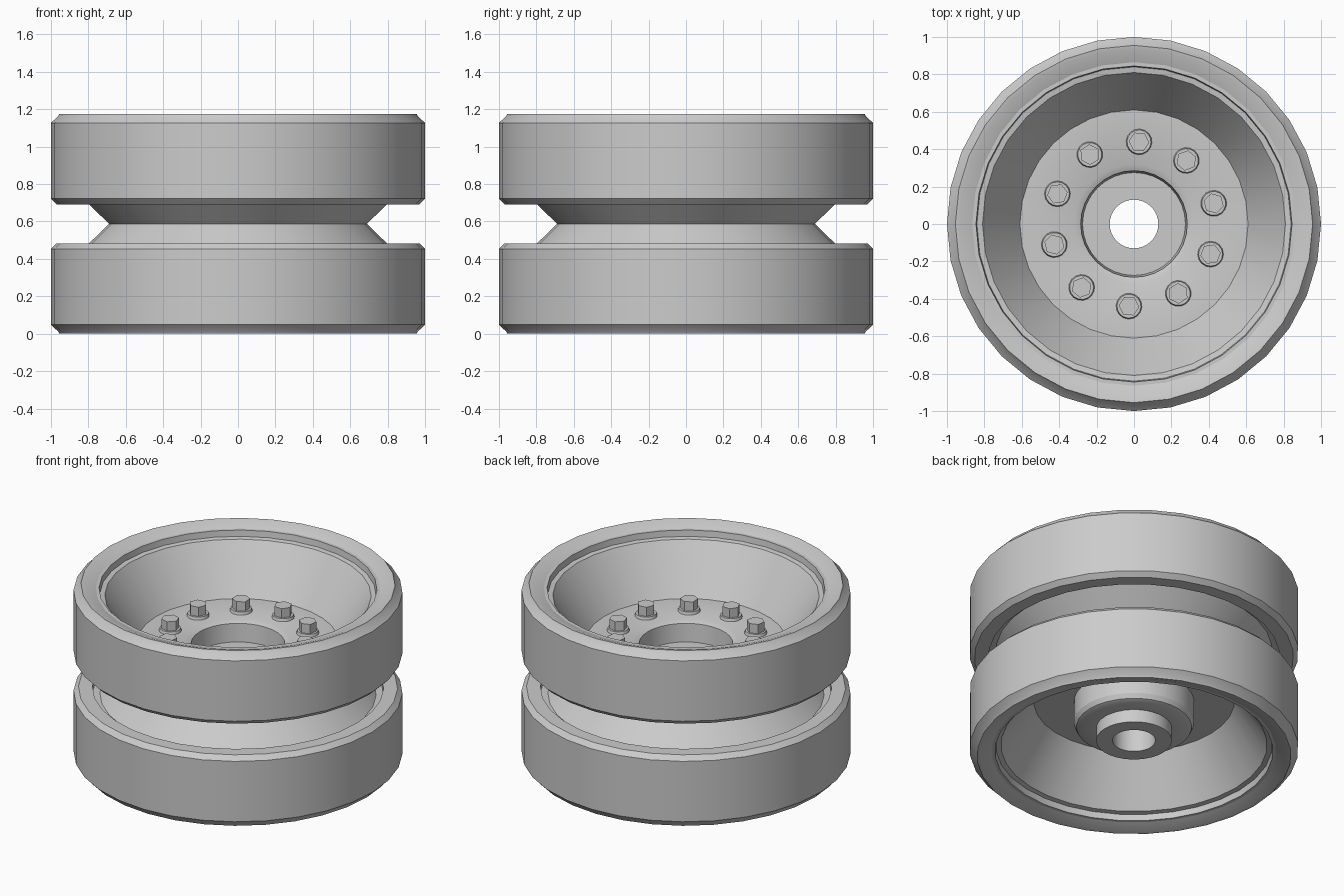
import bpy, bmesh, math
from mathutils import Matrix

cube = bpy.data.objects.get("Cube")
if cube:
    bpy.data.objects.remove(cube)

SIDES = 32
HEIGHT = 1.175
DISC_Z = 0.795

grey = bpy.data.materials.new("plain_grey")
grey.use_nodes = True
grey.diffuse_color = (0.6, 0.6, 0.6, 1)
grey.node_tree.nodes["Principled BSDF"].inputs["Base Color"].default_value = grey.diffuse_color


def finish(name, bm):
    """Turn a bmesh into a grey object with smooth curves and sharp corners."""
    bmesh.ops.recalc_face_normals(bm, faces=bm.faces)
    mesh = bpy.data.meshes.new(name)
    bm.to_mesh(mesh)
    bm.free()
    mesh.materials.append(grey)
    obj = bpy.data.objects.new(name, mesh)
    bpy.context.collection.objects.link(obj)
    bpy.ops.object.select_all(action='DESELECT')
    obj.select_set(True)
    bpy.context.view_layer.objects.active = obj
    bpy.ops.object.shade_smooth_by_angle(angle=math.radians(25))
    return obj


def lathe(name, profile):
    """Spin a closed (radius, height) loop around the z axis."""
    bm = bmesh.new()
    rings = []
    for i in range(SIDES):
        a = math.tau * i / SIDES
        rings.append([bm.verts.new((r * math.cos(a), r * math.sin(a), z)) for r, z in profile])
    n = len(profile)
    for i in range(SIDES):
        here, there = rings[i], rings[(i + 1) % SIDES]
        for j in range(n):
            k = (j + 1) % n
            bm.faces.new((here[j], there[j], there[k], here[k]))
    return finish(name, bm)


def flip(profile):
    """Mirror a profile about the middle of the wheel."""
    return [(r, HEIGHT - z) for r, z in reversed(profile)]


# Tyres: chamfered bands with a sloping inner shoulder
tyre = [(0.885, 0.74), (0.885, 0.692), (0.97, 0.692), (1.0, 0.722), (1.0, 1.127),
        (0.96, 1.165), (0.955, 1.175), (0.935, 1.172), (0.865, 1.145), (0.865, 1.10)]
lathe("upper_tyre", tyre)
lathe("lower_tyre", flip(tyre))

# Wheel body: two dishes back to back, recessed hub above, stepped hub below
rim = [(0.84, 0.735), (0.89, 0.735), (0.89, 1.105), (0.865, 1.145),
       (0.845, 1.145), (0.84, 1.105), (0.81, 1.10), (0.61, DISC_Z)]
hub = [(0.32, DISC_Z), (0.285, 0.78), (0.275, 0.66), (0.13, 0.66), (0.13, 0.105),
       (0.23, 0.105), (0.23, 0.19), (0.325, 0.19), (0.35, 0.2), (0.365, 0.23),
       (0.365, HEIGHT - DISC_Z)]
waist = [(0.69, HEIGHT / 2)]
lathe("wheel_body", waist + rim + hub + flip(rim))

# Wheel bolts: a bevelled washer and a hexagonal head, ten around the hub
for i in range(10):
    angle = math.radians(86.5) + math.tau * i / 10
    bm = bmesh.new()
    for sides, r1, r2, low, high in ((16, 0.072, 0.064, -0.01, 0.018), (6, 0.055, 0.055, 0, 0.08)):
        bmesh.ops.create_cone(bm, cap_ends=True, segments=sides, radius1=r1, radius2=r2,
                              depth=high - low,
                              matrix=Matrix.Translation((0, 0, (low + high) / 2)))
    place = Matrix.Rotation(angle, 4, 'Z') @ Matrix.Translation((0.44, 0, DISC_Z))
    bmesh.ops.transform(bm, matrix=place, verts=bm.verts)
    finish(f"wheel_bolt_{i + 1}", bm)
